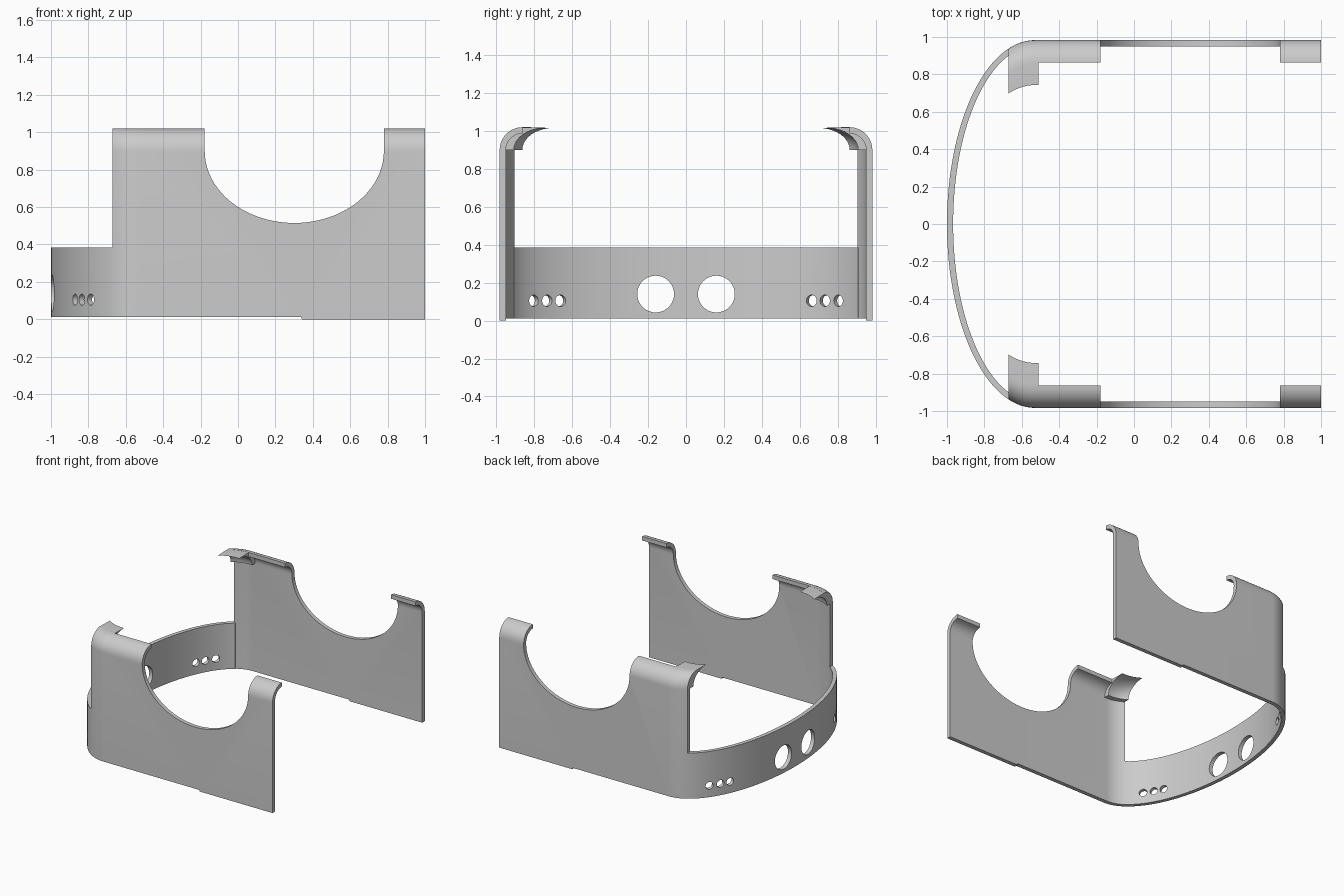
import bpy, bmesh
from math import sin, cos, pi, sqrt
from mathutils import Vector

if "Cube" in bpy.data.objects:
    bpy.data.objects.remove(bpy.data.objects["Cube"], do_unlink=True)

grey = bpy.data.materials.new("plain grey")
grey.use_nodes = True
colour = (0.6, 0.6, 0.6, 1)
grey.diffuse_color = colour
grey.node_tree.nodes["Principled BSDF"].inputs["Base Color"].default_value = colour

THICK = 0.033
HALF = 0.983           # half width over the walls
CX, RX = -0.53, 0.47   # centre and depth of the elliptical nose
SPLIT = -0.67          # where the tall walls begin
SPRING, LIP_R = 0.9, 0.12
BASE, BAND_TOP, TOP = 0.012, 0.385, 1.02


def outline_y(x):
    """Outer half width of the plan outline at x."""
    return HALF * sqrt(max(0, 1 - (min(x - CX, 0) / RX) ** 2))


def loft(name, rings):
    """Solid through equal rings of points, capped at both ends."""
    bm = bmesh.new()
    loops = [[bm.verts.new(p) for p in ring] for ring in rings]
    n = len(loops[0])
    for a, b in zip(loops, loops[1:]):
        for i in range(n):
            j = (i + 1) % n
            bm.faces.new((a[i], a[j], b[j], b[i]))
    bm.faces.new(loops[0])
    bm.faces.new(loops[-1])
    bmesh.ops.recalc_face_normals(bm, faces=bm.faces)
    mesh = bpy.data.meshes.new(name)
    bm.to_mesh(mesh)
    bm.free()
    mesh.materials.append(grey)
    ob = bpy.data.objects.new(name, mesh)
    bpy.context.collection.objects.link(ob)
    return ob


def rod(centre, axis, radius):
    """Round cutter along a horizontal axis."""
    side = Vector((-axis.y, axis.x, 0))
    up = Vector((0, 0, 1))
    rings = [[centre + axis * d + radius * (side * cos(k * pi / 20) + up * sin(k * pi / 20))
              for k in range(40)] for d in (-0.1, 0.1)]
    return loft("hole_cutter", rings)


def cut(ob, cutters):
    """Subtract the cutters and bake the result."""
    for c in cutters:
        c.hide_render = True
        mod = ob.modifiers.new("cut", "BOOLEAN")
        mod.operation, mod.solver, mod.object = "DIFFERENCE", "EXACT", c
    bpy.context.view_layer.update()
    graph = bpy.context.evaluated_depsgraph_get()
    mesh = bpy.data.meshes.new_from_object(ob.evaluated_get(graph))
    ob.modifiers.clear()
    ob.data = mesh
    for c in cutters:
        bpy.data.objects.remove(c, do_unlink=True)


def smooth(ob):
    bpy.ops.object.select_all(action="DESELECT")
    ob.select_set(True)
    bpy.context.view_layer.objects.active = ob
    bpy.ops.object.shade_smooth_by_angle(angle=0.5)


def arc(rx, rz, cx, n=10):
    """Quarter arc as (inset, z), from the spring line up and inward."""
    return [(cx - rx * cos(k * pi / 2 / n), SPRING + rz * sin(k * pi / 2 / n))
            for k in range(n + 1)]


# Curved nose band
limit = pi / 2 - math_end if (math_end := 0) else pi / 2
from math import asin
limit = asin(outline_y(SPLIT) / HALF)
rings = []
for k in range(65):
    t = limit * (k / 32 - 1)
    rings.append([(CX - (RX - o) * cos(t), (HALF - o) * sin(t), z)
                  for o, z in ((0, BASE), (0, BAND_TOP), (THICK, BAND_TOP), (THICK, BASE))])
band = loft("nose_band", rings)

# Two large round openings and three small vents on each side
holes = []
for s in (-1, 1):
    for y, z, r in ((0.16, 0.14, 0.097), (0.675, 0.105, 0.03),
                    (0.748, 0.105, 0.03), (0.822, 0.105, 0.03)):
        x = CX - RX * sqrt(1 - (y / HALF) ** 2)
        axis = Vector(((x - CX) / RX ** 2, s * y / HALF ** 2, 0)).normalized()
        if r > 0.05:
            axis = Vector((1, 0, 0))
        holes.append(rod(Vector((x, s * y, z)), axis, r))
cut(band, holes)
smooth(band)

# Side walls with rolled lips, arched cut-outs and inward corner tabs
curve_x = [SPLIT + (CX - SPLIT) * k / 10 for k in range(11)]
inner_r = LIP_R - THICK
lip = arc(LIP_R, LIP_R, LIP_R) + arc(inner_r, inner_r, LIP_R)[::-1]
tab = arc(0.1, LIP_R - 0.001, LIP_R) + arc(0.165, LIP_R - 0.004, 0.24)[::-1]

for s, label in ((-1, "right"), (1, "left")):
    rings = []
    for x in curve_x + [0.339, 0.341, 1]:
        foot = BASE if x < 0.34 else 0
        section = [(0, foot)] + lip + [(THICK, foot)]
        rings.append([(x, s * (outline_y(x) - o), z) for o, z in section])
    wall = loft(label + "_wall", rings)

    ax, rx, rz = 0.301, 0.479, 0.385
    shape = [(ax + rx * cos(pi + k * pi / 40), SPRING + rz * sin(pi + k * pi / 40))
             for k in range(41)] + [(ax + rx, 1.2), (ax - rx, 1.2)]
    arch = loft("arch_cutter", [[(x, s * y, z) for x, z in shape] for y in (0.7, 1.1)])
    cut(wall, [arch])
    smooth(wall)

    rings = [[(x, s * (outline_y(x) - o), z) for o, z in tab]
             for x in curve_x + [-0.51]]
    smooth(loft(label + "_corner_tab", rings))
